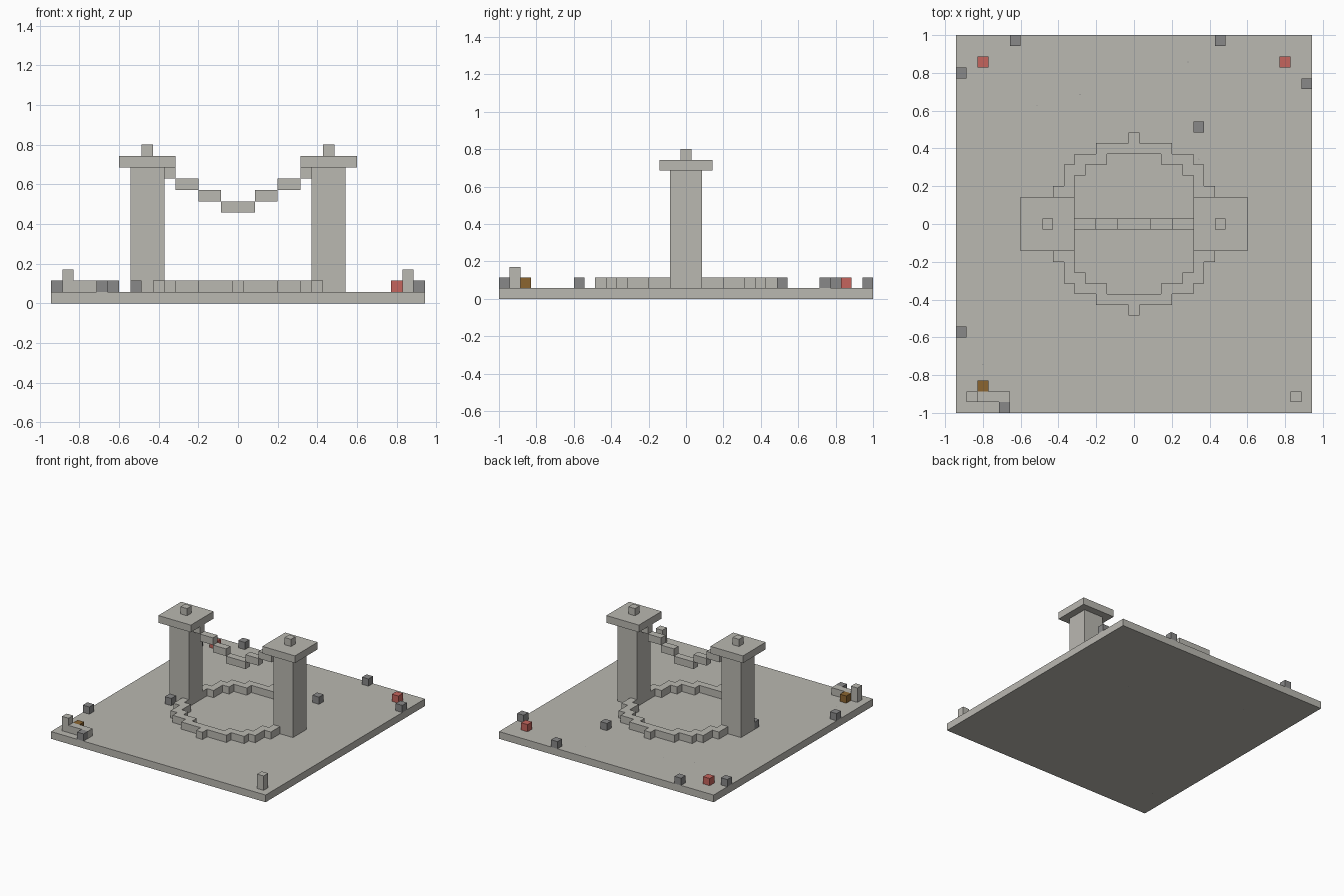
import bpy
import bmesh
from mathutils import Matrix, Vector

cube = bpy.data.objects.get("Cube")
if cube:
    bpy.data.objects.remove(cube, do_unlink=True)

U = 2 / 35  # one block


def material(name, rgb):
    mat = bpy.data.materials.new(name)
    mat.use_nodes = True
    mat.diffuse_color = (*rgb, 1)
    mat.node_tree.nodes["Principled BSDF"].inputs["Base Color"].default_value = (*rgb, 1)
    return mat


STONE = material("pale stone", (0.49, 0.48, 0.44))
DARK = material("dark grey rock", (0.25, 0.25, 0.25))
RED = material("red", (0.56, 0.13, 0.11))
BROWN = material("brown", (0.26, 0.13, 0.03))


def finish(name, bm, mat):
    mesh = bpy.data.meshes.new(name)
    bm.to_mesh(mesh)
    bm.free()
    mesh.materials.append(mat)
    obj = bpy.data.objects.new(name, mesh)
    bpy.context.collection.objects.link(obj)
    return obj


def block(name, x, y, z, mat=STONE):
    """Box covering the inclusive block ranges x and y, from height z[0] to z[1]."""
    low = Vector((x[0] - 0.5, y[0] - 0.5, z[0])) * U
    high = Vector((x[1] + 0.5, y[1] + 0.5, z[1])) * U
    bm = bmesh.new()
    bmesh.ops.create_cube(bm, size=1, matrix=Matrix.Translation((low + high) / 2)
                          @ Matrix.Diagonal((*(high - low), 1)))
    return finish(name, bm, mat)


def single(name, x, y, mat=STONE, top=2):
    return block(name, (x, x), (y, y), (1, top), mat)


def wall_from_cells(name, cells, z, mat):
    """One wall, a block high, raised from a set of grid cells."""
    bm = bmesh.new()
    for x, y in sorted(cells):
        corners = [(-0.5, -0.5), (0.5, -0.5), (0.5, 0.5), (-0.5, 0.5)]
        bm.faces.new([bm.verts.new(((x + a) * U, (y + b) * U, z * U)) for a, b in corners])
    bmesh.ops.remove_doubles(bm, verts=bm.verts, dist=U / 10)
    raised = bmesh.ops.extrude_face_region(bm, geom=bm.faces[:], use_keep_orig=True)
    verts = [g for g in raised["geom"] if isinstance(g, bmesh.types.BMVert)]
    bmesh.ops.translate(bm, verts=verts, vec=(0, 0, U))
    bmesh.ops.recalc_face_normals(bm, faces=bm.faces)
    return finish(name, bm, mat)


# Ground slab
block("ground_slab", (-16, 16), (-17, 17), (0, 1))

# Round kerb, mirrored from one eighth of the circle
eighth = [(x, 7) for x in range(4)] + [(x, 6) for x in range(3, 6)] + [(5, 5), (0, 8)]
ring = set()
for a, b in eighth:
    for sx in (-1, 1):
        for sy in (-1, 1):
            ring |= {(a * sx, b * sy), (b * sx, a * sy)}
wall_from_cells("round_kerb", ring, 1, STONE)

# Two pillars with caps and knobs, and the sagging span between them
for side, s in (("left", 1), ("right", -1)):
    def across(a, b):
        return sorted((a * s, b * s))
    block(side + "_pillar", across(7, 9), (-1, 1), (1, 12))
    block(side + "_pillar_cap", across(6, 10), (-2, 2), (12, 13))
    block(side + "_pillar_knob", across(8, 8), (0, 0), (13, 14))
    block(side + "_span_low", across(2, 3), (0, 0), (9, 10))
    block(side + "_span_middle", across(4, 5), (0, 0), (10, 11))
    block(side + "_span_high", across(6, 6), (0, 0), (11, 12))
    # Front corner posts and rear red blocks
    single(side + "_corner_post", 15 * s, -16, STONE, 3)
    single(side + "_red_block", 14 * s, 15, RED)
block("span_centre", (-1, 1), (0, 0), (8, 9))

# Low wall and brown block in the front right corner
block("corner_wall", (-14, -12), (-16, -16), (1, 2))
single("brown_block", -14, -15, BROWN)

# Scattered rocks
rocks = [(-11, 17), (8, 17), (-16, 14), (16, 13), (6, 9), (-16, -10), (-12, -17), (-9, -2)]
for i, (x, y) in enumerate(rocks):
    single(f"rock_{i + 1}", x, y, DARK)

# Round pebbles sunk in the slab, just breaking its surface
for i, (x, y) in enumerate([(5, 15), (-5, 12), (-9, 11), (-14, -13), (6, 6)]):
    bm = bmesh.new()
    bmesh.ops.create_uvsphere(bm, u_segments=16, v_segments=12, radius=U * 0.506,
                              matrix=Matrix.Translation((x * U, y * U, U / 2)))
    for face in bm.faces:
        face.smooth = True
    finish(f"sunken_pebble_{i + 1}", bm, DARK)
